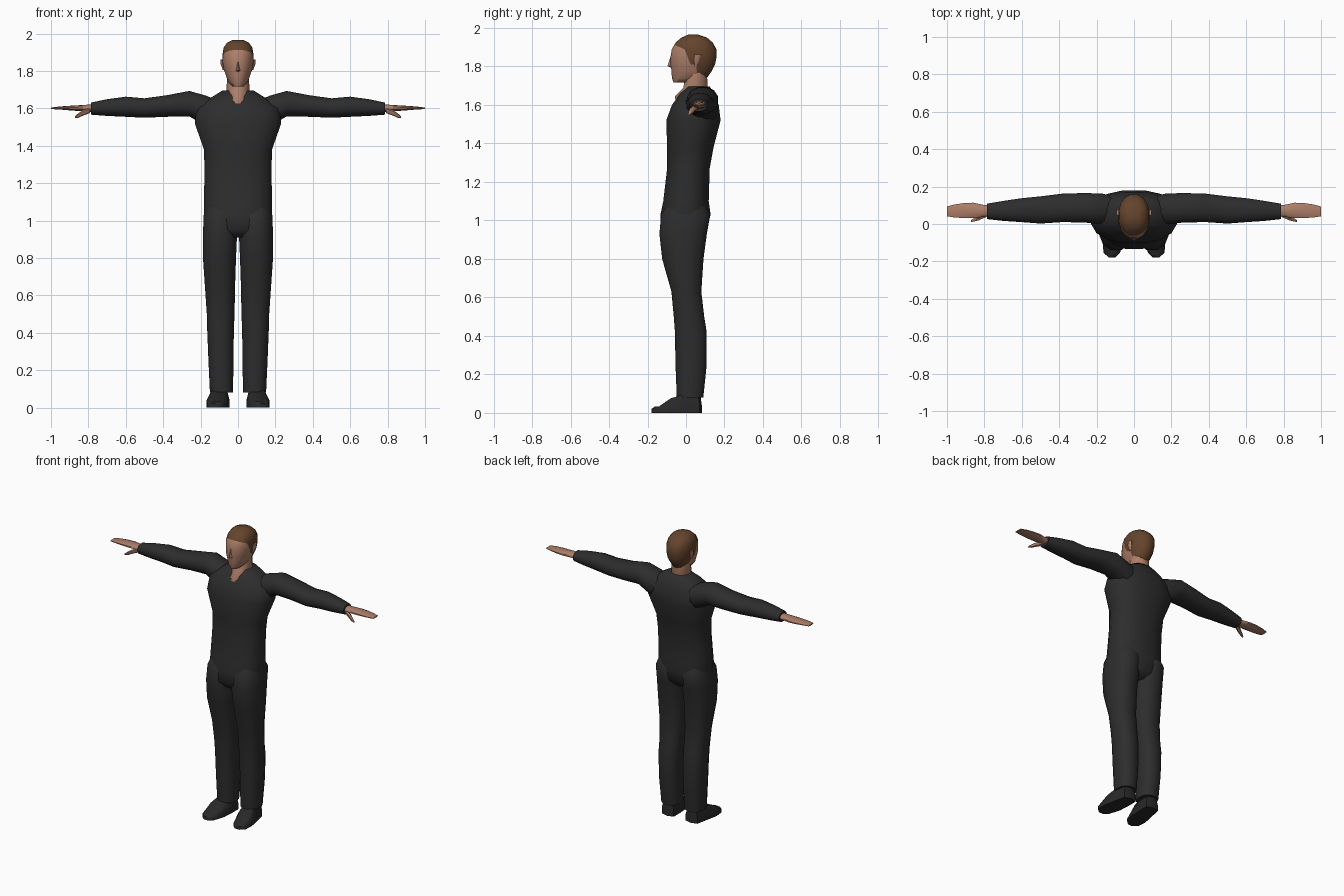
import bpy, bmesh, math
from mathutils import Vector


def material(name, rgb):
    m = bpy.data.materials.new(name)
    m.diffuse_color = (*rgb, 1)
    return m


CLOTH = material("charcoal cloth", (0.026, 0.026, 0.026))
SHOE = material("dark shoe", (0.022, 0.022, 0.023))
SKIN = material("skin", (0.42, 0.21, 0.14))
HAIR = material("brown hair", (0.13, 0.058, 0.026))


def finish(name, bm, mats, angle=55):
    bmesh.ops.recalc_face_normals(bm, faces=bm.faces)
    me = bpy.data.meshes.new(name)
    bm.to_mesh(me)
    bm.free()
    for m in mats:
        me.materials.append(m)
    ob = bpy.data.objects.new(name, me)
    bpy.context.collection.objects.link(ob)
    bpy.ops.object.select_all(action='DESELECT')
    ob.select_set(True)
    bpy.context.view_layer.objects.active = ob
    bpy.ops.object.shade_smooth_by_angle(angle=math.radians(angle))
    return ob


def loft(rings, axis='Z', n=12, power=1.0):
    """Rings of (station, min u, max u, min v, max v); u, v = x, y or y, z."""
    bm = bmesh.new()
    loops = []
    for s, u0, u1, v0, v1 in rings:
        loop = []
        for i in range(n):
            a = 2 * math.pi * (i + 0.5) / n
            c, d = math.cos(a), math.sin(a)
            u = (u0 + u1) / 2 + (u1 - u0) / 2 * math.copysign(abs(c) ** power, c)
            v = (v0 + v1) / 2 + (v1 - v0) / 2 * math.copysign(abs(d) ** power, d)
            loop.append(bm.verts.new((u, v, s) if axis == 'Z' else (s, u, v)))
        loops.append(loop)
    for a, b in zip(loops, loops[1:]):
        for i in range(n):
            j = (i + 1) % n
            bm.faces.new((a[i], a[j], b[j], b[i]))
    bm.faces.new(loops[0])
    bm.faces.new(loops[-1])
    return bm


def both_sides(name, make, mat):
    for side, sx in (("left", 1), ("right", -1)):
        bm = make()
        for v in bm.verts:
            v.co.x *= sx
        finish(f"{side}_{name}", bm, [mat])


# Torso: z, half width, front y, back y
torso = [(0.91, 0.10, -0.10, 0.07), (0.95, 0.17, -0.135, 0.11), (1.03, 0.185, -0.135, 0.13),
         (1.10, 0.185, -0.12, 0.12), (1.27, 0.182, -0.10, 0.125), (1.38, 0.185, -0.10, 0.145),
         (1.52, 0.235, -0.105, 0.182), (1.60, 0.225, -0.075, 0.172), (1.655, 0.15, -0.035, 0.15),
         (1.695, 0.085, 0.005, 0.125)]
finish("torso", loft([(z, -w, w, f, b) for z, w, f, b in torso], n=16, power=0.85), [CLOTH])

# Trouser legs: z, inner x, outer x, front y, back y
both_sides("trouser_leg", lambda: loft([
    (0.08, 0.025, 0.152, -0.05, 0.092), (0.25, 0.022, 0.160, -0.057, 0.11),
    (0.42, 0.020, 0.167, -0.06, 0.11), (0.50, 0.016, 0.169, -0.066, 0.097),
    (0.63, 0.014, 0.178, -0.078, 0.082), (0.80, 0.008, 0.190, -0.127, 0.094),
    (0.93, 0.002, 0.190, -0.142, 0.112), (1.03, 0.002, 0.186, -0.133, 0.13),
    (1.08, 0.02, 0.17, -0.10, 0.10)], power=0.85), CLOTH)

# Sleeves: x, front y, back y, bottom z, top z
both_sides("sleeve", lambda: loft([
    (0.10, 0.02, 0.15, 1.52, 1.64), (0.17, -0.005, 0.165, 1.50, 1.67),
    (0.26, 0.005, 0.168, 1.555, 1.695), (0.38, 0.008, 0.165, 1.553, 1.672),
    (0.50, 0.0, 0.15, 1.548, 1.655), (0.60, 0.008, 0.14, 1.553, 1.664),
    (0.70, 0.015, 0.125, 1.558, 1.65), (0.785, 0.025, 0.11, 1.565, 1.632)], 'X', power=0.9), CLOTH)

# Hands and thumbs
both_sides("hand", lambda: loft([
    (0.76, 0.04, 0.10, 1.578, 1.622), (0.81, 0.035, 0.105, 1.583, 1.619),
    (0.86, 0.030, 0.116, 1.586, 1.616), (0.91, 0.030, 0.114, 1.590, 1.613),
    (0.96, 0.033, 0.106, 1.594, 1.609), (1.0, 0.040, 0.095, 1.596, 1.604)], 'X', 10), SKIN)
both_sides("thumb", lambda: loft([
    (0.79, 0.035, 0.065, 1.575, 1.605), (0.83, 0.018, 0.046, 1.560, 1.590),
    (0.855, 0.012, 0.032, 1.549, 1.572), (0.872, 0.010, 0.022, 1.548, 1.558)], 'X', 6), SKIN)


# Shoes: rounded outline, low toe, turned slightly outwards
def shoe():
    bm = bmesh.new()
    outline = [(0.045, 0.07), (0.045, 0.0), (0.05, -0.08), (0.075, -0.155), (0.10, -0.178),
               (0.135, -0.178), (0.163, -0.155), (0.168, -0.09), (0.150, 0.0), (0.135, 0.07), (0.09, 0.082)]
    base = [bm.verts.new((x, y, 0)) for x, y in outline]
    mid = [bm.verts.new((x, y, 0.022 if y < -0.1 else 0.04)) for x, y in outline]
    top = []
    for x, y in outline:
        x = 0.10 + (x - 0.10) * 0.72
        top.append(bm.verts.new((x, y * 0.9, 0.1 if y > -0.05 else 0.075 if y > -0.1 else 0.034)))
    n = len(outline)
    for a, b in ((base, mid), (mid, top)):
        for i in range(n):
            j = (i + 1) % n
            bm.faces.new((a[i], a[j], b[j], b[i]))
    bm.faces.new(base)
    bmesh.ops.triangulate(bm, faces=[bm.faces.new(top)])
    return bm


both_sides("shoe", shoe, SHOE)

# Neck, with a skin bib at the collar opening
finish("neck", loft([(1.60, -0.04, 0.04, -0.055, 0.09), (1.645, -0.05, 0.05, -0.06, 0.10),
                     (1.69, -0.064, 0.064, -0.015, 0.115), (1.78, -0.06, 0.06, -0.005, 0.11)]), [SKIN])

# Head: z, half width, front y, back y
head = [(1.716, 0.028, -0.066, 0.03), (1.74, 0.052, -0.075, 0.11), (1.775, 0.066, -0.077, 0.135),
        (1.81, 0.078, -0.082, 0.153), (1.85, 0.084, -0.082, 0.161), (1.89, 0.084, -0.076, 0.16),
        (1.925, 0.078, -0.055, 0.14), (1.95, 0.060, -0.025, 0.11), (1.965, 0.03, 0.01, 0.065)]
bm = loft([(z, -w, w, f, b) for z, w, f, b in head], n=16, power=0.92)
# Hairline cuts: sloping temple, sideburn, nape
cuts = [((0, -0.05, 1.908), (0, 0.45, 1)), ((0, 0.055, 1.80), (0, 1, 0.05)), ((0, 0.02, 1.82), (0, 1, 0.4))]
for co, no in cuts:
    bmesh.ops.bisect_plane(bm, geom=bm.verts[:] + bm.edges[:] + bm.faces[:], plane_co=co, plane_no=no)


def beyond(p, cut):
    return (p - Vector(cut[0])).dot(Vector(cut[1])) > 0


for f in bm.faces:
    p = f.calc_center_median()
    temple = beyond(p, cuts[0]) and (p.z > 1.89 or beyond(p, cuts[2]))
    nape = beyond(p, cuts[1]) and p.z > 1.74
    f.material_index = int(temple or nape or (beyond(p, cuts[2]) and p.z > 1.81))
finish("head", bm, [SKIN, HAIR])

# Nose
bm = bmesh.new()
pts = [bm.verts.new(p) for p in ((0, -0.078, 1.86), (-0.015, -0.074, 1.80), (0.015, -0.074, 1.80),
                                 (0, -0.096, 1.803), (0, -0.07, 1.79))]
for i, j, k in ((0, 1, 3), (0, 3, 2), (1, 4, 3), (2, 3, 4), (0, 2, 1), (1, 2, 4)):
    bm.faces.new((pts[i], pts[j], pts[k]))
finish("nose", bm, [SKIN])

# Ears
both_sides("ear", lambda: loft([(1.805, 0.07, 0.082, 0.045, 0.06), (1.835, 0.07, 0.094, 0.04, 0.075),
                                (1.862, 0.075, 0.096, 0.045, 0.08)], n=6), SKIN)
